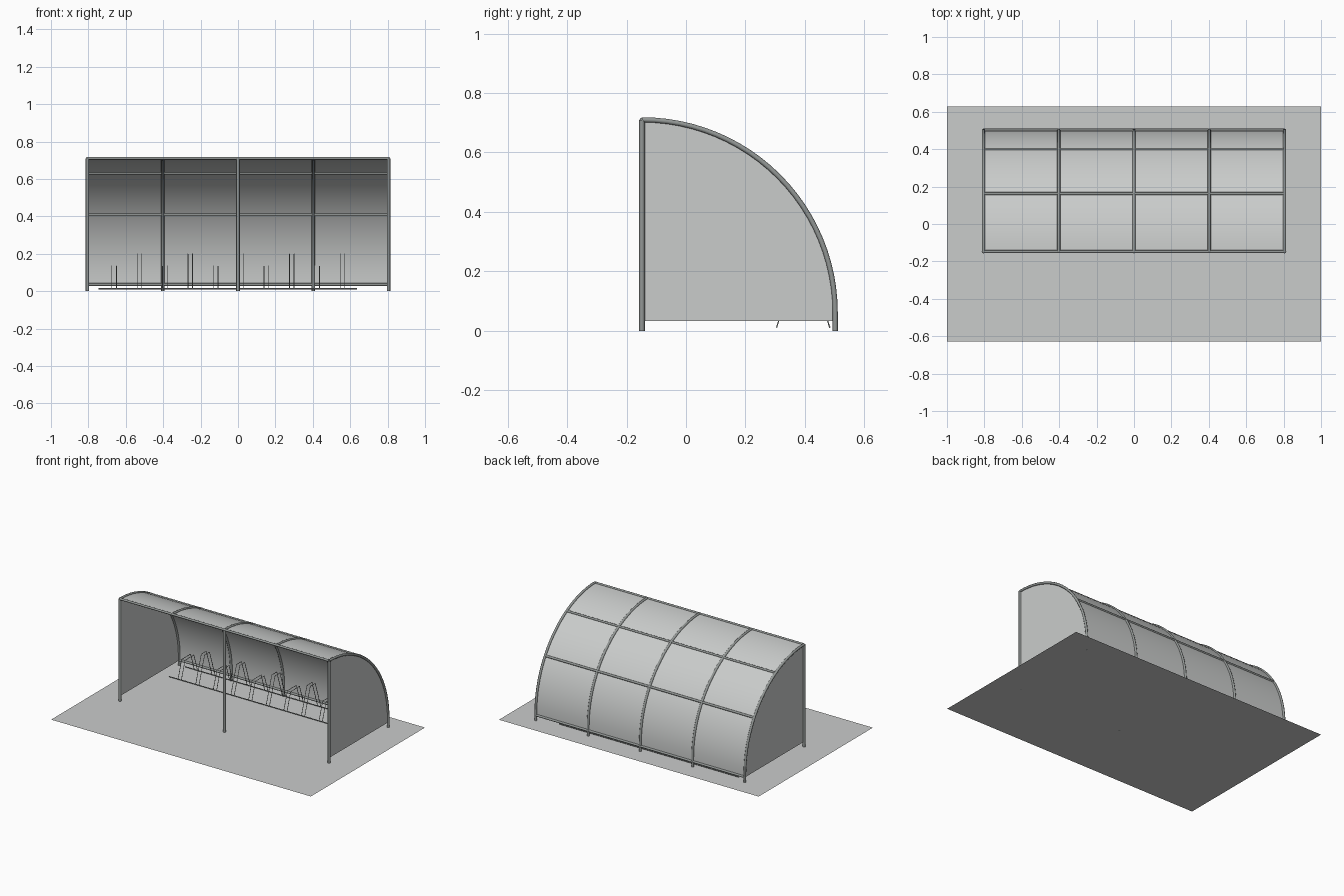
import bpy, bmesh, math

cube = bpy.data.objects.get("Cube")
if cube:
    bpy.data.objects.remove(cube, do_unlink=True)


def material(name, rgb):
    m = bpy.data.materials.new(name)
    m.use_nodes = True
    col = (*rgb, 1.0)
    m.diffuse_color = col
    m.node_tree.nodes["Principled BSDF"].inputs["Base Color"].default_value = col
    return m


LIGHT = material("light grey", (0.59, 0.605, 0.598))
STEEL = material("steel grey", (0.29, 0.31, 0.302))

# Shelter dimensions: quarter circle in the y-z plane above short legs
CY, CZ, R = -0.148, 0.06, 0.65
HALF = 0.805
SILL = 0.033
BAYS = [-HALF + i * HALF / 2 for i in range(5)]


def arc(radius, steps=24):
    return [(CY + radius * math.sin(a), CZ + radius * math.cos(a))
            for a in (math.pi / 2 * i / steps for i in range(steps + 1))]


def tubes(name, paths, radius, mat):
    """Round bars along several paths, joined in one mesh."""
    cu = bpy.data.curves.new(name, 'CURVE')
    cu.dimensions = '3D'
    cu.bevel_depth = radius
    cu.bevel_resolution = 2
    cu.use_fill_caps = True
    for path in paths:
        sp = cu.splines.new('POLY')
        sp.points.add(len(path) - 1)
        for p, co in zip(sp.points, path):
            p.co = (*co, 1.0)
    cu.materials.append(mat)
    ob = bpy.data.objects.new(name, cu)
    bpy.context.collection.objects.link(ob)
    bpy.ops.object.select_all(action='DESELECT')
    ob.select_set(True)
    bpy.context.view_layer.objects.active = ob
    bpy.ops.object.convert(target='MESH')
    bpy.ops.object.shade_smooth_by_angle(angle=math.radians(50))


def sheet(name, faces, mat, smooth=False):
    """Thin surface from a list of polygons."""
    bm = bmesh.new()
    for f in faces:
        bm.faces.new([bm.verts.new(p) for p in f])
    bmesh.ops.remove_doubles(bm, verts=bm.verts, dist=1e-5)
    me = bpy.data.meshes.new(name)
    bm.to_mesh(me)
    bm.free()
    me.materials.append(mat)
    for p in me.polygons:
        p.use_smooth = smooth
    ob = bpy.data.objects.new(name, me)
    bpy.context.collection.objects.link(ob)


# Ground slab
sheet("ground_slab", [[(-1, -0.627, 0), (1, -0.627, 0), (1, 0.629, 0), (-1, 0.629, 0)]], LIGHT)

# Curved roof and back panel
prof = arc(R) + [(CY + R, SILL)]
sheet("curved_roof", [[(-HALF, *a), (HALF, *a), (HALF, *b), (-HALF, *b)]
                      for a, b in zip(prof, prof[1:])], LIGHT, True)

# End panels
outline = [(CY, SILL)] + arc(R) + [(CY + R, SILL)]
for name, x in (("left_end_panel", HALF), ("right_end_panel", -HALF)):
    pts = [(x, *p) for p in outline]
    sheet(name, [pts[::-1] if x > 0 else pts], LIGHT)

# Frame: arches, front posts and long bars
tubes("arches", [[(x, *p) for p in arc(R) + [(CY + R, 0)]] for x in BAYS], 0.0085, STEEL)
tubes("front_posts", [[(x, CY, 0), (x, CY, CZ + R)] for x in BAYS[::2]], 0.0095, STEEL)
bars = [(CY, CZ + R), (CY + R, 0.036)]
for deg in (28.5, 57.4):
    a = math.radians(deg)
    bars.append((CY + R * math.sin(a), CZ + R * math.cos(a)))
tubes("long_bars", [[(-HALF, *b), (HALF, *b)] for b in bars], 0.0078, STEEL)

# Bicycle rack: two floor rails and alternating low and high hoops
FRONT, BACK, BASE = 0.305, 0.483, 0.013
tubes("rack_rails", [[(-0.745, y, BASE), (0.635, y, BASE)] for y in (FRONT, BACK)], 0.003, STEEL)
hoops = []
for i in range(10):
    top = 0.2 if i % 2 else 0.135
    lean = 0.33 * (top - BASE)
    for dx in (-0.0125, 0.0125):
        x = -0.6625 + 0.1357 * i + dx
        hoops.append([(x, FRONT, BASE), (x, FRONT + lean, top),
                      (x, BACK - lean, top), (x, BACK, BASE)])
tubes("rack_hoops", hoops, 0.002, STEEL)
